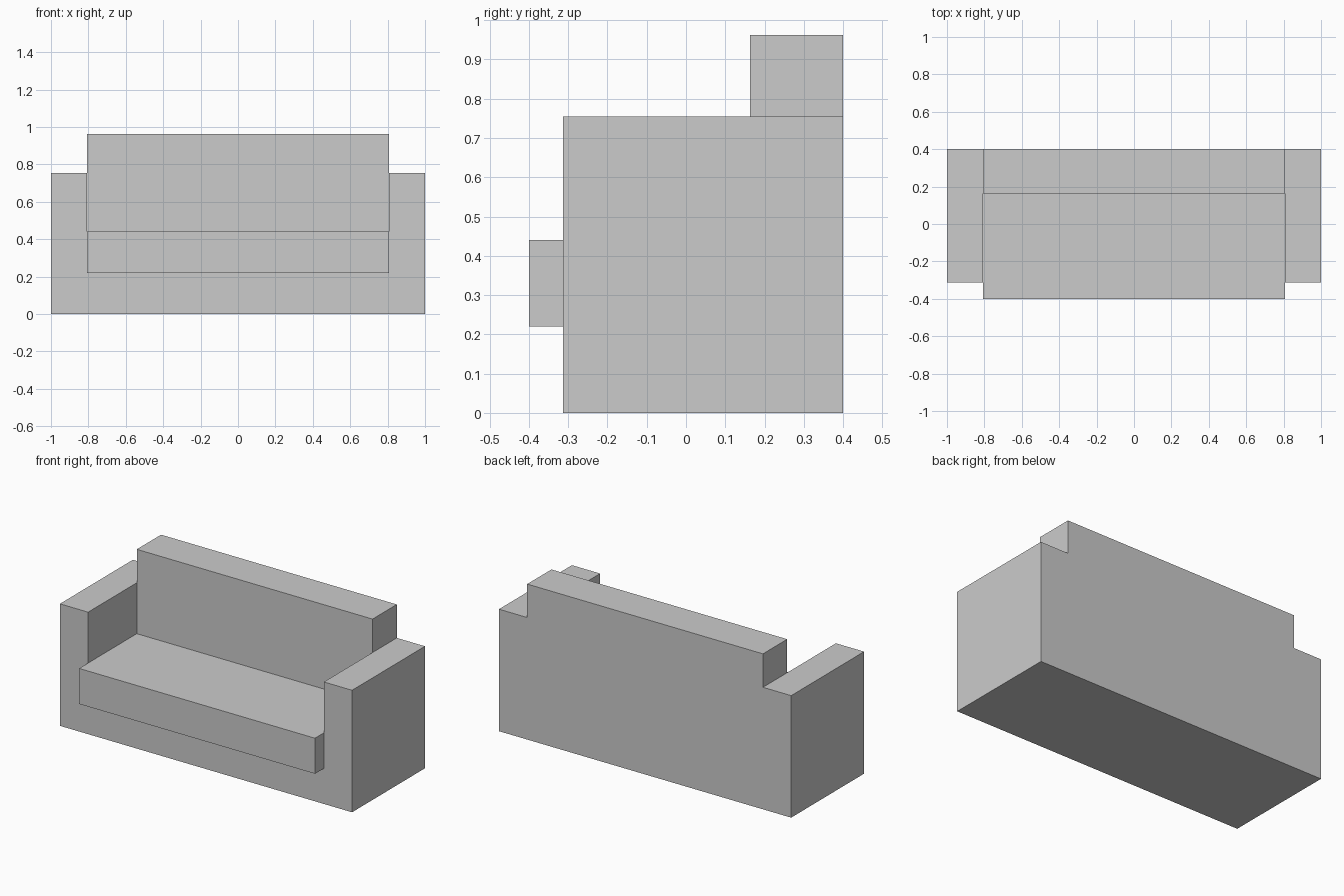
import bpy
import bmesh

if "Cube" in bpy.data.objects:
    bpy.data.objects.remove(bpy.data.objects["Cube"])


def prism(name, profile, y0, y1):
    """Extrude an x-z outline from y0 (front) to y1 (back)."""
    bm = bmesh.new()
    face = bm.faces.new([bm.verts.new((x, y0, z)) for x, z in profile])
    out = bmesh.ops.extrude_face_region(bm, geom=[face])
    moved = [v for v in out["geom"] if isinstance(v, bmesh.types.BMVert)]
    bmesh.ops.translate(bm, verts=moved, vec=(0, y1 - y0, 0))
    bmesh.ops.recalc_face_normals(bm, faces=bm.faces)
    mesh = bpy.data.meshes.new(name)
    bm.to_mesh(mesh)
    bm.free()
    obj = bpy.data.objects.new(name, mesh)
    bpy.context.collection.objects.link(obj)
    return obj


def block(name, half_width, y0, y1, z0, z1):
    w = half_width
    return prism(name, [(-w, z0), (w, z0), (w, z1), (-w, z1)], y0, y1)


INNER = 0.807      # half the space between the arms
BASE_TOP = 0.22
ARM_TOP = 0.755
FRONT, BACK = -0.313, 0.40
BACKREST_FRONT = 0.163

# U-shaped frame: base and both arms, mirrored from its right half
half = [(1, 0), (1, ARM_TOP), (INNER, ARM_TOP), (INNER, BASE_TOP)]
prism("frame", half + [(-x, z) for x, z in reversed(half)], FRONT, BACK)

# Seat cushion, overhanging the front of the frame
block("seat", INNER, -0.40, BACKREST_FRONT, BASE_TOP, 0.44)

# Backrest, standing on the base between the arms
block("backrest", INNER, BACKREST_FRONT, BACK, BASE_TOP, 0.962)
